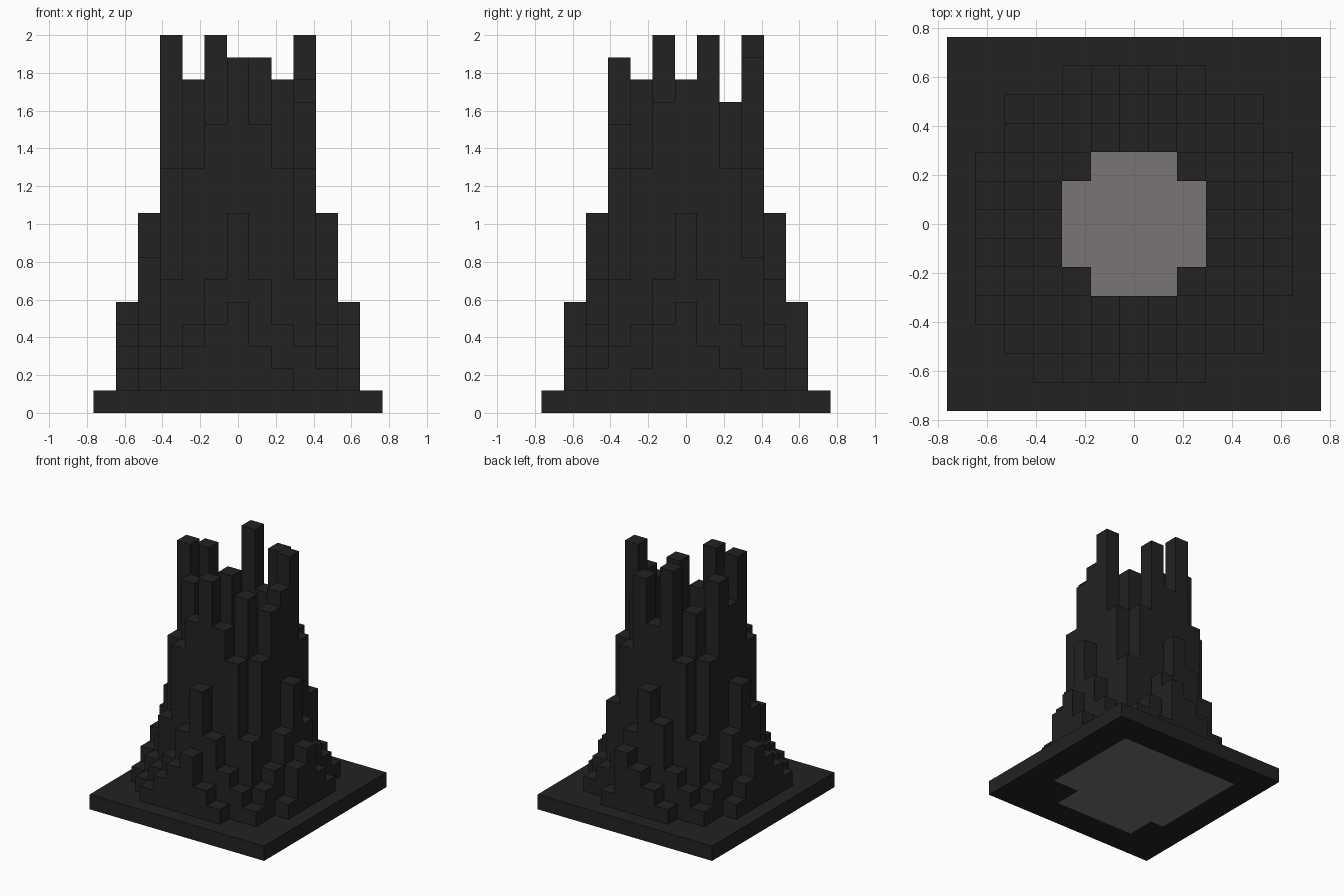
import bpy, bmesh

cube = bpy.data.objects.get("Cube")
if cube:
    bpy.data.objects.remove(cube, do_unlink=True)

S = 2 / 17          # block size
HALF = 6            # blocks from the centre to the plate's edge


def make_material(name, rgb):
    m = bpy.data.materials.new(name)
    m.use_nodes = True
    col = (*rgb, 1)
    m.diffuse_color = col
    bsdf = m.node_tree.nodes["Principled BSDF"]
    bsdf.inputs["Base Color"].default_value = col
    bsdf.inputs["Roughness"].default_value = 0.9
    return m


BLACK = make_material("black stone", (0.016, 0.016, 0.016))
GREY = make_material("warm grey stone", (0.195, 0.178, 0.172))

# Regular slope, the same in all eight directions: (near axis, far axis) -> blocks
SLOPE = {(0, 5): 5, (1, 5): 3, (2, 5): 2,
         (0, 4): 9, (1, 4): 6, (2, 4): 4, (3, 4): 3, (4, 4): 2,
         (3, 3): 6, (2, 3): 11, (2, 2): 15}
# Uneven blocks on the slope
UNEVEN = {(-1, -5): 4, (-2, -5): 3, (-3, -5): 2, (5, -1): 4, (0, 5): 4, (1, 5): 5,
          (-5, -1): 4, (-5, -2): 3, (-5, -3): 2, (3, 3): 7, (-1, 4): 7,
          (-4, -1): 7, (-2, 2): 14, (2, 2): 14}
# Tall spires around the crater
SPIRES = {(-1, -3): 13, (0, -3): 16, (1, -3): 13,
          (3, -1): 14, (3, 0): 15, (3, 1): 17,
          (1, 3): 16, (0, 3): 13, (-1, 3): 17,
          (-3, 1): 16, (-3, 0): 14, (-3, -1): 17}


def height(i, j):
    if max(abs(i), abs(j)) > HALF:
        return 0
    for special in (SPIRES, UNEVEN):
        if (i, j) in special:
            return special[i, j]
    return SLOPE.get(tuple(sorted((abs(i), abs(j)))), 1)


def is_grey_below(i, j):
    return (abs(i) <= 4 and -2 <= j <= 4) or (-3 <= i <= 2 and -4 <= j <= 4)


def block_part(name, cells, bottom=False):
    """Columns of blocks with only their exposed faces."""
    bm = bmesh.new()

    def quad(points, mat=0):
        f = bm.faces.new([bm.verts.new([c * S for c in p]) for p in points])
        f.material_index = mat

    for i, j in cells:
        h = height(i, j)
        ring = [(i - .5, j - .5), (i + .5, j - .5), (i + .5, j + .5), (i - .5, j + .5)]
        in_crater = h == 1 and max(abs(i), abs(j)) <= 2
        quad([(x, y, h) for x, y in ring], int(in_crater))
        if bottom:
            quad([(x, y, 0) for x, y in reversed(ring)], int(is_grey_below(i, j)))
        for k, (di, dj) in enumerate([(0, -1), (1, 0), (0, 1), (-1, 0)]):
            low = height(i + di, j + dj)
            if low < h:
                a, b = ring[k], ring[(k + 1) % 4]
                quad([(*a, low), (*b, low), (*b, h), (*a, h)])

    bmesh.ops.remove_doubles(bm, verts=bm.verts, dist=S / 100)
    mesh = bpy.data.meshes.new(name)
    bm.to_mesh(mesh)
    bm.free()
    mesh.materials.append(BLACK)
    mesh.materials.append(GREY)
    bpy.context.collection.objects.link(bpy.data.objects.new(name, mesh))


span = range(-HALF, HALF + 1)
grid = [(i, j) for i in span for j in span]
rim = [c for c in grid if height(*c) > 9]
slope = [c for c in grid if 1 < height(*c) <= 9]
ground = [c for c in grid if height(*c) == 1]

block_part("crater_spires", rim)
block_part("stepped_slope", slope)
block_part("base_plate_and_crater_floor", ground)


# Underside of the plate, with the grey core showing
def underside():
    bm = bmesh.new()
    for i, j in grid:
        ring = [(-.5, -.5), (-.5, .5), (.5, .5), (.5, -.5)]
        f = bm.faces.new([bm.verts.new(((i + x) * S, (j + y) * S, 0)) for x, y in ring])
        f.material_index = int(is_grey_below(i, j))
    bmesh.ops.remove_doubles(bm, verts=bm.verts, dist=S / 100)
    mesh = bpy.data.meshes.new("underside")
    bm.to_mesh(mesh)
    bm.free()
    mesh.materials.append(BLACK)
    mesh.materials.append(GREY)
    bpy.context.collection.objects.link(bpy.data.objects.new("underside", mesh))


underside()
